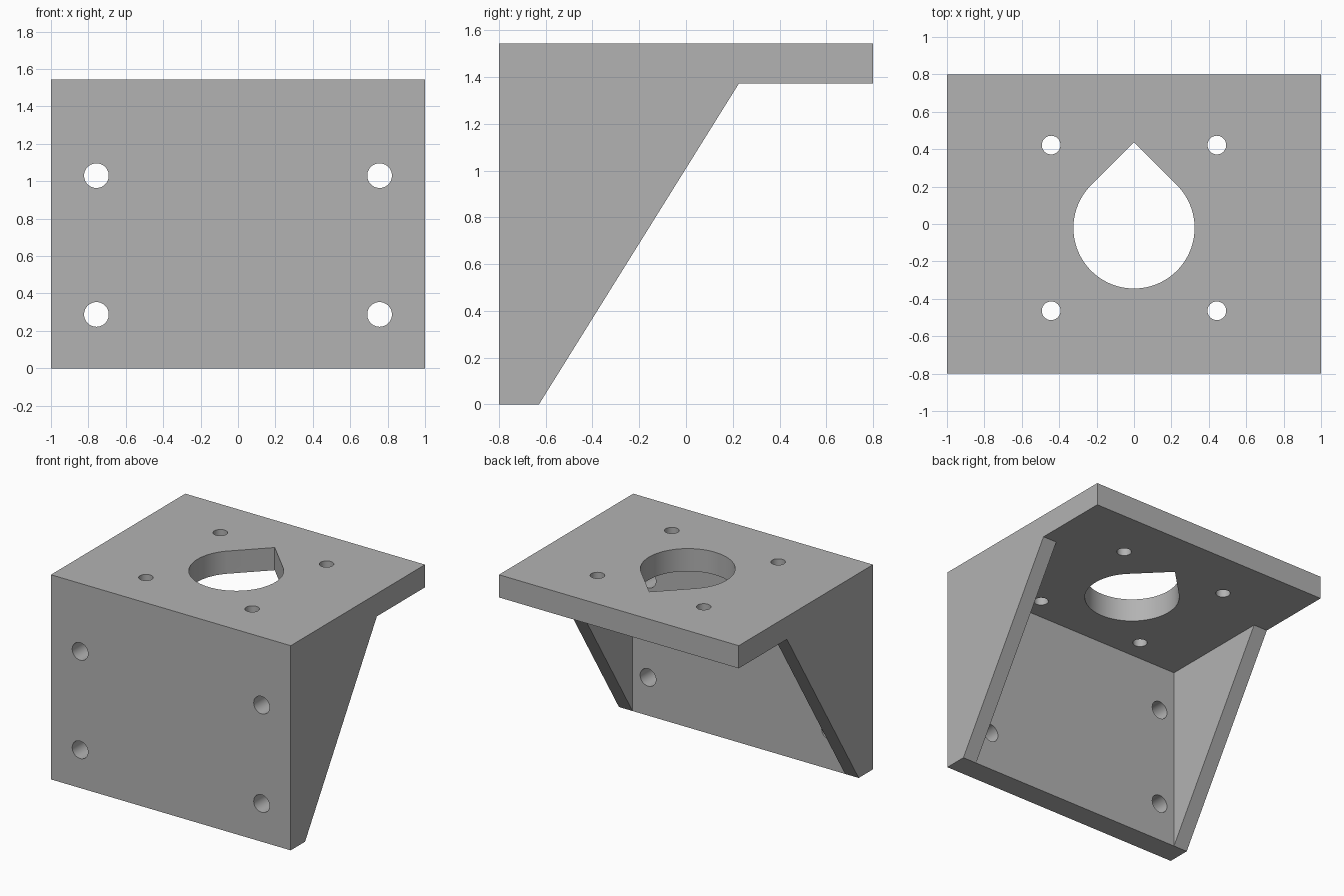
import bpy
import math
from mathutils import Vector

cube = bpy.data.objects.get("Cube")
if cube:
    bpy.data.objects.remove(cube, do_unlink=True)

WIDTH, DEPTH, HEIGHT = 2.0, 1.6, 1.543
PLATE, GUSSET = 0.171, 0.114
FRONT, BACK = -DEPTH / 2, DEPTH / 2
UNDERSIDE = HEIGHT - PLATE
INNER = FRONT + PLATE

grey = bpy.data.materials.new("plain grey")
grey.use_nodes = True
COLOUR = (0.45, 0.45, 0.45, 1)
grey.diffuse_color = COLOUR
grey.node_tree.nodes["Principled BSDF"].inputs["Base Color"].default_value = COLOUR


def prism(name, outline, direction):
    """Extrude a closed 3D outline along a direction."""
    n = len(outline)
    base = [Vector(p) for p in outline]
    verts = base + [p + Vector(direction) for p in base]
    faces = [tuple(range(n)), tuple(range(2 * n - 1, n - 1, -1))]
    faces += [((i + 1) % n, i, i + n, (i + 1) % n + n) for i in range(n)]
    mesh = bpy.data.meshes.new(name)
    mesh.from_pydata(verts, [], faces)
    mesh.materials.append(grey)
    obj = bpy.data.objects.new(name, mesh)
    bpy.context.collection.objects.link(obj)
    bpy.context.view_layer.objects.active = obj
    bpy.ops.object.select_all(action="DESELECT")
    obj.select_set(True)
    bpy.ops.object.mode_set(mode="EDIT")
    bpy.ops.mesh.select_all(action="SELECT")
    bpy.ops.mesh.normals_make_consistent(inside=False)
    bpy.ops.object.mode_set(mode="OBJECT")
    return obj


def arc(radius, start, end, steps):
    angles = [math.radians(start + (end - start) * i / steps) for i in range(steps + 1)]
    return [(radius * math.cos(a), radius * math.sin(a)) for a in angles]


def cut(body, cutter):
    mod = body.modifiers.new("cut", "BOOLEAN")
    mod.operation = "DIFFERENCE"
    mod.solver = "EXACT"
    mod.object = cutter
    bpy.context.view_layer.objects.active = body
    bpy.ops.object.modifier_apply(modifier=mod.name)
    bpy.data.objects.remove(cutter, do_unlink=True)


# Bracket body: side profile swept across the full width
profile = [(FRONT, 0), (INNER, 0), (0.226, UNDERSIDE),
           (BACK, UNDERSIDE), (BACK, HEIGHT), (FRONT, HEIGHT)]
bracket = prism("motor_bracket", [(-WIDTH / 2, y, z) for y, z in profile], (WIDTH, 0, 0))

# Hollow between the two side gussets
hx = WIDTH / 2 - GUSSET
hollow = [(-hx, INNER, -1), (hx, INNER, -1), (hx, 1, -1), (-hx, 1, -1)]
cut(bracket, prism("hollow_cutter", hollow, (0, 0, UNDERSIDE + 1)))

# Teardrop opening in the top plate
CENTRE_Y, RADIUS = -0.021, 0.324
drop = arc(RADIUS, 45, -225, 72) + [(0, RADIUS * math.sqrt(2))]
cut(bracket, prism("teardrop_cutter",
                   [(x, y + CENTRE_Y, UNDERSIDE - 0.1) for x, y in drop], (0, 0, 1)))

# Motor screw holes in the top plate and mounting holes in the front plate
for sx in (-1, 1):
    for s in (-1, 1):
        ring = arc(0.05, 0, 360, 32)[:-1]
        cut(bracket, prism("motor_hole_cutter",
                           [(x + sx * 0.443, y + CENTRE_Y + s * 0.443, UNDERSIDE - 0.1)
                            for x, y in ring], (0, 0, 1)))
        ring = arc(0.066, 0, 360, 40)[:-1]
        cut(bracket, prism("mount_hole_cutter",
                           [(x + sx * 0.757, FRONT - 0.1, z + 0.659 + s * 0.371)
                            for x, z in ring], (0, PLATE + 0.2, 0)))

# Smooth hole walls, crisp plate edges
bpy.ops.object.select_all(action="DESELECT")
bracket.select_set(True)
bpy.context.view_layer.objects.active = bracket
bpy.ops.object.shade_smooth_by_angle(angle=math.radians(30))
